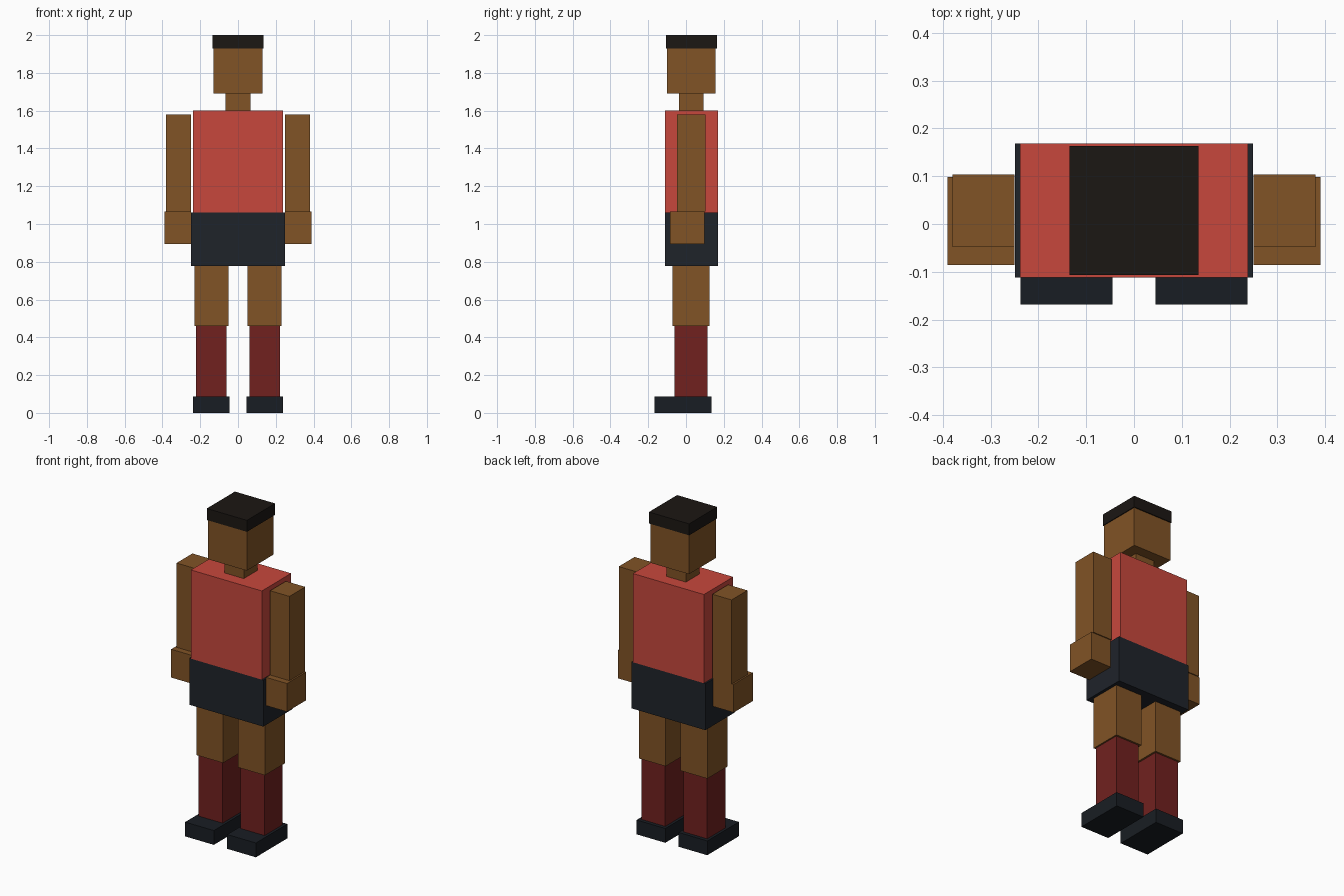
import bpy
import bmesh

if "Cube" in bpy.data.objects:
    bpy.data.objects.remove(bpy.data.objects["Cube"])


def material(name, rgb):
    # display colour (0-255) to linear
    mat = bpy.data.materials.new(name)
    mat.diffuse_color = [(c / 255) ** 2.2 for c in rgb] + [1]
    mat.use_nodes = True
    mat.node_tree.nodes["Principled BSDF"].inputs["Base Color"].default_value = mat.diffuse_color
    return mat


SKIN = material("skin", (128, 84, 42))
RED = material("shirt_red", (198, 73, 63))
DARK = material("shorts_dark", (36, 40, 46))
SOCK = material("sock_red", (112, 38, 36))
SHOE = material("shoe_dark", (31, 35, 40))
HAIR = material("hair_dark", (33, 29, 26))


def box(name, x, y, z, mat):
    """Box from (min, max) ranges on each axis."""
    bm = bmesh.new()
    bmesh.ops.create_cube(bm, size=1)
    for v in bm.verts:
        v.co = [r[0] if c < 0 else r[1] for c, r in zip(v.co, (x, y, z))]
    bmesh.ops.recalc_face_normals(bm, faces=bm.faces)
    mesh = bpy.data.meshes.new(name)
    bm.to_mesh(mesh)
    bm.free()
    mesh.materials.append(mat)
    obj = bpy.data.objects.new(name, mesh)
    bpy.context.collection.objects.link(obj)
    return obj


def pair(name, x, y, z, mat):
    """The same box on both sides of the body."""
    box(name + "_left", x, y, z, mat)
    box(name + "_right", (-x[1], -x[0]), y, z, mat)


# Head and trunk
box("hair", (-0.135, 0.135), (-0.107, 0.163), (1.93, 2.0), HAIR)
box("head", (-0.13, 0.13), (-0.101, 0.157), (1.69, 1.93), SKIN)
box("neck", (-0.065, 0.065), (-0.037, 0.093), (1.60, 1.69), SKIN)
box("torso", (-0.239, 0.239), (-0.112, 0.169), (1.06, 1.60), RED)
box("shorts", (-0.249, 0.249), (-0.112, 0.169), (0.777, 1.06), DARK)

# Arms
pair("arm", (0.25, 0.38), (-0.048, 0.104), (1.067, 1.58), SKIN)
pair("hand", (0.25, 0.39), (-0.086, 0.098), (0.895, 1.067), SKIN)

# Legs
pair("thigh", (0.05, 0.231), (-0.071, 0.124), (0.46, 0.777), SKIN)
pair("sock", (0.061, 0.222), (-0.061, 0.113), (0.087, 0.46), SOCK)
pair("shoe", (0.045, 0.238), (-0.168, 0.135), (0.0, 0.087), SHOE)
